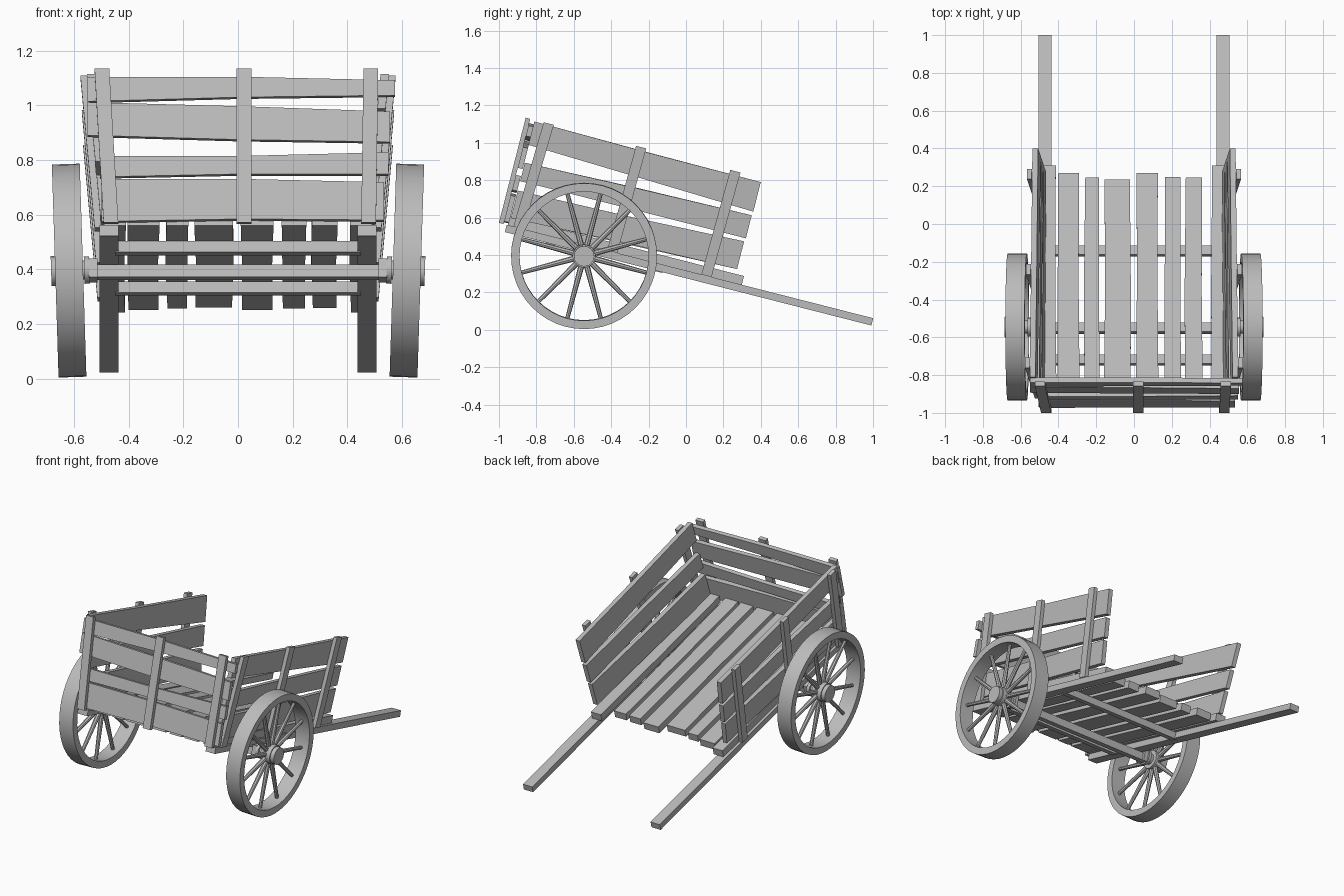
import bpy, bmesh, math, random
from mathutils import Matrix, Vector

random.seed(4)
if "Cube" in bpy.data.objects:
    bpy.data.objects.remove(bpy.data.objects["Cube"], do_unlink=True)

wood = bpy.data.materials.new("grey_wood")
wood.use_nodes = True
GREY = (0.5, 0.5, 0.5, 1)
wood.diffuse_color = GREY
wood.node_tree.nodes["Principled BSDF"].inputs["Base Color"].default_value = GREY

# Cart frame: origin at the axle, tipped forward until the shafts rest low
AXLE = Vector((0, -0.55, 0.395))
CART = Matrix.Translation(AXLE) @ Matrix.Rotation(math.radians(-14.3), 4, 'X')


def finish(name, bm, matrix, smooth=False):
    bmesh.ops.recalc_face_normals(bm, faces=bm.faces)
    mesh = bpy.data.meshes.new(name)
    bm.to_mesh(mesh)
    bm.free()
    mesh.materials.append(wood)
    obj = bpy.data.objects.new(name, mesh)
    bpy.context.collection.objects.link(obj)
    obj.matrix_world = matrix
    if smooth:
        bpy.ops.object.select_all(action='DESELECT')
        obj.select_set(True)
        bpy.context.view_layer.objects.active = obj
        bpy.ops.object.shade_smooth_by_angle(angle=math.radians(35))
    return obj


def slab(name, outline, place, depth):
    """Extrude a 2D outline; place(a, b, d) maps it into the cart frame."""
    bm = bmesh.new()
    rings = [[bm.verts.new(place(a, b, d)) for a, b in outline] for d in depth]
    n = len(outline)
    bm.faces.new(rings[0])
    bm.faces.new(rings[1])
    for i in range(n):
        j = (i + 1) % n
        bm.faces.new((rings[0][i], rings[0][j], rings[1][j], rings[1][i]))
    return finish(name, bm, CART)


def plank(a0, a1, start, end, wobble=0.006):
    """Outline of a hand-cut board: (low, high) edges at both ends, uneven middle."""
    def mid(k):
        return (start[k] + end[k]) / 2 + random.uniform(-wobble, wobble)
    am = (a0 + a1) / 2
    return [(a0, start[0]), (am, mid(0)), (a1, end[0]),
            (a1, end[1]), (am, mid(1)), (a0, start[1])]


def rect(a0, a1, b0, b1):
    return [(a0, b0), (a1, b0), (a1, b1), (a0, b1)]


def flat(u, x, d):
    return (x, u, d)


def upright(x, v, d):
    return (x, d, v)


# Floor planks
FLOOR = [(-0.49, -0.41, 0.86), (-0.405, -0.287, 0.82), (-0.262, -0.182, 0.795),
         (-0.16, -0.018, 0.782), (0.01, 0.13, 0.82), (0.16, 0.25, 0.797),
         (0.27, 0.365, 0.793), (0.41, 0.49, 0.86)]
for i, (x0, x1, front) in enumerate(FLOOR):
    shape = plank(-0.43, front, (x0, x1), (x0 + 0.004, x1 - 0.004))
    slab(f"floor_plank_{i + 1}", shape, flat, (0.06, 0.108))

# Cross bars and axle beam
for name, u in (("rear_cross_bar", -0.185), ("front_cross_bar", 0.41)):
    slab(name, rect(u - 0.024, u + 0.024, -0.45, 0.45), flat, (0.016, 0.058))
slab("axle_beam", rect(-0.025, 0.025, -0.53, 0.53), flat, (-0.03, 0.017))

# Tailgate boards and posts
TAILGATE = [(-0.5, 0.535, (0.07, 0.23), (0.075, 0.218)),
            (-0.505, 0.55, (0.238, 0.316), (0.248, 0.331)),
            (-0.55, 0.556, (0.395, 0.52), (0.37, 0.485)),
            (-0.55, 0.575, (0.523, 0.615), (0.546, 0.603))]
for i, (x0, x1, left, right) in enumerate(TAILGATE):
    slab(f"tailgate_board_{i + 1}", plank(x0, x1, left, right, 0.01), upright, (-0.455, -0.428))
for name, low, high in (("right", -0.465, -0.498), ("middle", 0.022, 0.022), ("left", 0.478, 0.486)):
    w = 0.027
    shape = [(low - w, 0.06), (low + w, 0.06), (high + w, 0.64), (high - w, 0.64)]
    slab(f"tailgate_post_{name}", shape, upright, (-0.48, -0.455))

# Side walls, shafts and wheels, mirrored left and right
SIDE = [(-0.425, 0.815, (0.1, 0.252), (0.135, 0.288)),
        (-0.425, 0.82, (0.304, 0.406), (0.306, 0.433)),
        (-0.43, 0.823, (0.503, 0.632), (0.454, 0.617))]
POSTS = [("rear", -0.372, -0.353), ("middle", 0.145, 0.157), ("front", 0.665, 0.677)]


def lathe(name, profile, segments, matrix, closed):
    """Spin an (x, radius) profile around the wheel axis."""
    bm = bmesh.new()
    rings = []
    for k in range(segments):
        t = 2 * math.pi * k / segments
        rings.append([bm.verts.new((x, r * math.cos(t), r * math.sin(t))) for x, r in profile])
    n = len(profile)
    for k in range(segments):
        a, b = rings[k], rings[(k + 1) % segments]
        for i in range(n if closed else n - 1):
            j = (i + 1) % n
            bm.faces.new((a[i], a[j], b[j], b[i]))
    if not closed:
        bm.faces.new([r[0] for r in rings])
        bm.faces.new([r[-1] for r in rings])
    return finish(name, bm, matrix, True)


def wheel(side, s):
    hub = Matrix.Translation((s * 0.618, -0.545, 0.395)) @ Matrix.Rotation(s * math.radians(1.8), 4, 'Y')
    lathe(f"{side}_wheel_rim", [(-0.051, 0.39), (0.051, 0.39), (0.051, 0.345), (-0.051, 0.345)],
          48, hub, True)
    profile = [(-0.1, 0.035), (-0.075, 0.035), (-0.075, 0.05), (-0.055, 0.05), (-0.055, 0.035),
               (-0.03, 0.035), (-0.03, 0.062), (0.04, 0.062), (0.04, 0.055), (0.066, 0.055)]
    lathe(f"{side}_wheel_hub", [(s * x, r) for x, r in profile], 16, hub, False)
    # Tapered spokes
    bm = bmesh.new()
    for k in range(12):
        turn = Matrix.Rotation(math.radians(15 + 30 * k), 4, 'X') @ Matrix.Translation((0, 0, 0.2))
        bmesh.ops.create_cone(bm, cap_ends=True, segments=8, radius1=0.016, radius2=0.011,
                              depth=0.3, matrix=turn)
    finish(f"{side}_wheel_spokes", bm, hub, True)


for side, s in (("left", 1), ("right", -1)):
    def wall(u, v, d):
        # The walls lean outwards, a little more at the back
        return (s * (0.488 + 0.09 * (v - 0.06) + 0.012 * (0.8 - u) / 1.2 + d), u, v)

    for i, (u0, u1, rear, front) in enumerate(SIDE):
        slab(f"{side}_side_board_{i + 1}", plank(u0, u1, rear, front), wall, (-0.03, 0))
    for name, low, high in POSTS:
        w = 0.028
        shape = [(low - w, 0.06), (low + w, 0.06), (high + w, 0.64), (high - w, 0.64)]
        slab(f"{side}_{name}_post", shape, wall, (0, 0.025))
    slab(f"{side}_shaft", rect(-0.437, 1.585, s * 0.438, s * 0.506), flat, (0.02, 0.06))
    slab(f"{side}_axle_block", rect(-0.04, 0.04, s * 0.515, s * 0.545), flat, (-0.035, 0.035))
    wheel(side, s)
